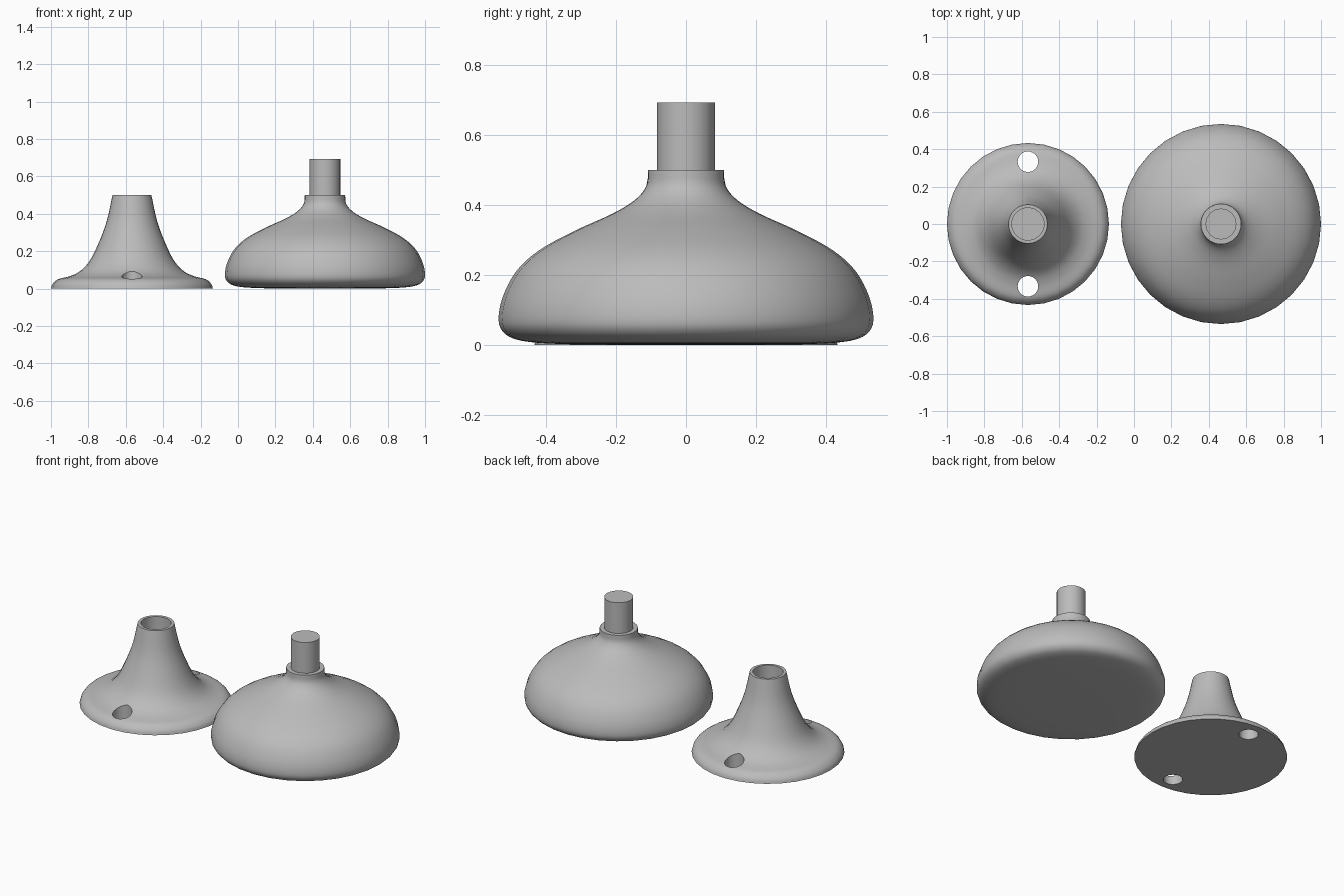
import bpy, bmesh, math
from mathutils import Vector, Matrix

if "Cube" in bpy.data.objects:
    bpy.data.objects.remove(bpy.data.objects["Cube"])

grey = bpy.data.materials.new("grey")
grey.use_nodes = True
grey.diffuse_color = (0.5, 0.5, 0.5, 1)
grey.node_tree.nodes["Principled BSDF"].inputs["Base Color"].default_value = (0.5, 0.5, 0.5, 1)


def smooth_curve(points, steps=4):
    """Rounded path through (radius, height) points."""
    pts = [Vector(p) for p in points]
    pts = [2 * pts[0] - pts[1]] + pts + [2 * pts[-1] - pts[-2]]
    path = []
    for a, b, c, d in zip(pts, pts[1:], pts[2:], pts[3:]):
        for i in range(steps):
            t = i / steps
            path.append(b + 0.5 * t * (c - a + t * (2*a - 5*b + 4*c - d + t * (3*(b - c) + d - a))))
    return path + [pts[-2]]


def lathe(name, path, x, sides):
    """Turn a profile about a vertical axis at the given x."""
    bm = bmesh.new()
    verts = [bm.verts.new((r, 0, z)) for r, z in path]
    edges = [bm.edges.new(pair) for pair in zip(verts, verts[1:])]
    bmesh.ops.spin(bm, geom=verts + edges, cent=(0, 0, 0), axis=(0, 0, 1),
                   angle=math.tau, steps=sides, use_merge=True)
    bmesh.ops.remove_doubles(bm, verts=bm.verts, dist=0.0005)
    bmesh.ops.recalc_face_normals(bm, faces=bm.faces)
    mesh = bpy.data.meshes.new(name)
    bm.to_mesh(mesh)
    bm.free()
    mesh.materials.append(grey)
    ob = bpy.data.objects.new(name, mesh)
    ob.location.x = x
    bpy.context.collection.objects.link(ob)
    return ob


def select(ob):
    bpy.ops.object.select_all(action='DESELECT')
    ob.select_set(True)
    bpy.context.view_layer.objects.active = ob


def shade(ob, angle=35):
    select(ob)
    bpy.ops.object.shade_smooth_by_angle(angle=math.radians(angle))


# Wall mount: flared flange and stem with a blind socket in its top
mount_x, knob_x = -0.567, 0.465
flare = smooth_curve([(0.433, 0), (0.424, 0.025), (0.395, 0.05), (0.33, 0.067),
                      (0.275, 0.095), (0.225, 0.15), (0.18, 0.24), (0.135, 0.36), (0.104, 0.5)])
socket = [(0.086, 0.5), (0.086, 0.3), (0, 0.3)]
mount = lathe("wall_mount", [(0, 0)] + flare + socket, mount_x, 32)

# Two screw holes through the flange
for side in (-1, 1):
    bm = bmesh.new()
    bmesh.ops.create_cone(bm, cap_ends=True, segments=24, radius1=0.055, radius2=0.055,
                          depth=0.5, matrix=Matrix.Translation((mount_x, side * 0.333, 0)))
    cut_mesh = bpy.data.meshes.new("hole_cutter")
    bm.to_mesh(cut_mesh)
    bm.free()
    cutter = bpy.data.objects.new("hole_cutter", cut_mesh)
    cutter.hide_render = True
    bpy.context.collection.objects.link(cutter)
    cut = mount.modifiers.new("screw_hole", 'BOOLEAN')
    cut.operation, cut.solver, cut.object = 'DIFFERENCE', 'EXACT', cutter
    select(mount)
    bpy.ops.object.modifier_apply(modifier=cut.name)
    bpy.data.objects.remove(cutter)
shade(mount)

# Bell-shaped stop with a nearly flat underside
bell = smooth_curve([(0.3, 0.001), (0.42, 0.006), (0.485, 0.016), (0.52, 0.035), (0.535, 0.07),
                     (0.524, 0.135), (0.485, 0.21), (0.42, 0.27), (0.32, 0.325), (0.21, 0.375),
                     (0.145, 0.415), (0.113, 0.455), (0.108, 0.5)])
shade(lathe("door_stop_bell", [(0, 0)] + bell + [(0, 0.5)], knob_x, 32))

# Peg that fits the socket
shade(lathe("peg", [(0, 0.48), (0.083, 0.48), (0.083, 0.692), (0, 0.692)], knob_x, 16))
